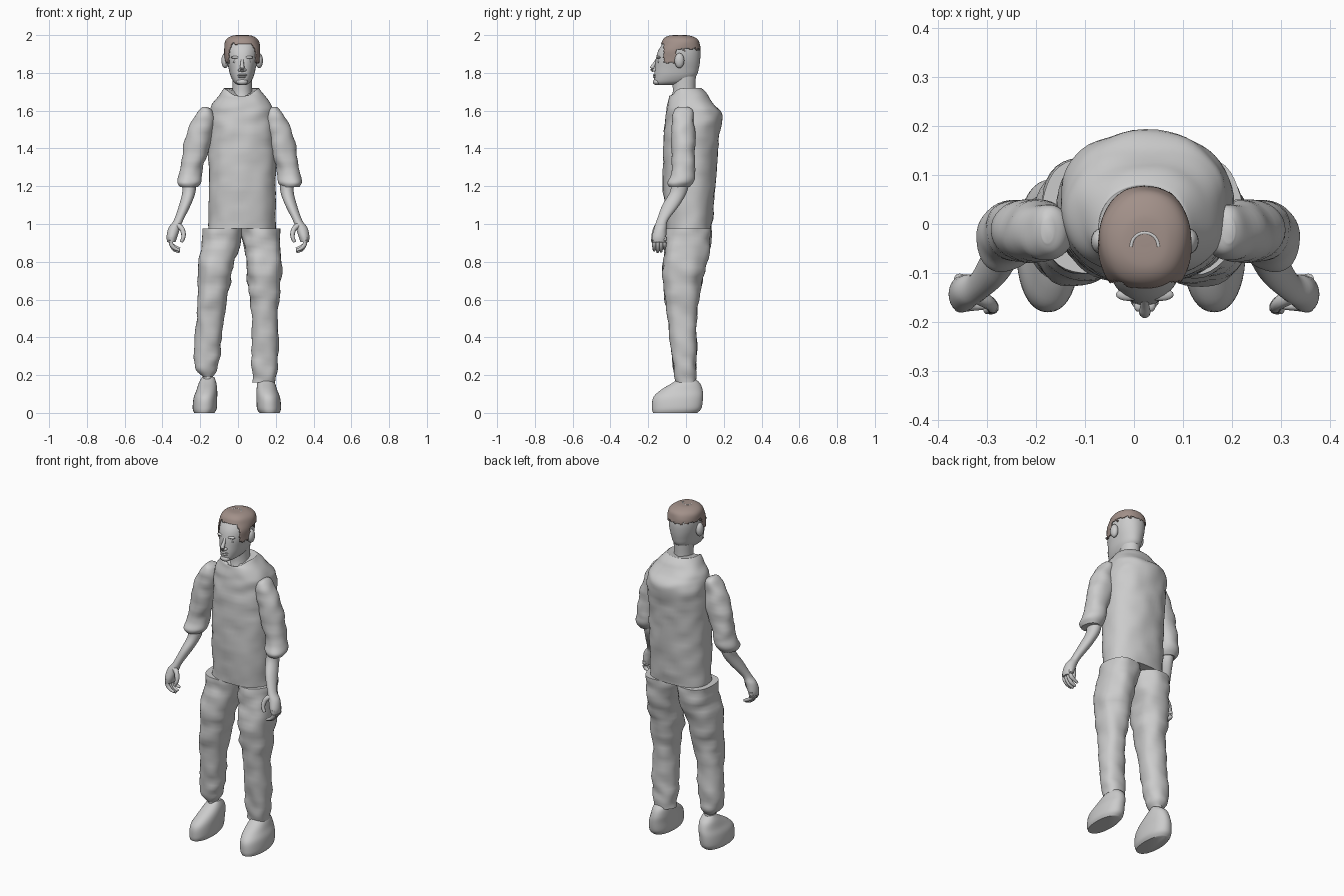
import bpy, bmesh, math
from mathutils import Vector, noise

cube = bpy.data.objects.get("Cube")
if cube:
    bpy.data.objects.remove(cube, do_unlink=True)


def material(name, rgb):
    m = bpy.data.materials.new(name)
    m.use_nodes = True
    m.diffuse_color = (*rgb, 1)
    m.node_tree.nodes["Principled BSDF"].inputs["Base Color"].default_value = (*rgb, 1)
    return m


GREY = material("pale grey", (0.6, 0.6, 0.6))
BROWN = material("hair brown", (0.36, 0.28, 0.25))
MID = 0.022  # centre line of head and torso


def finish(name, bm, mat, angle=50):
    bmesh.ops.recalc_face_normals(bm, faces=bm.faces)
    me = bpy.data.meshes.new(name)
    bm.to_mesh(me)
    bm.free()
    me.materials.append(mat)
    ob = bpy.data.objects.new(name, me)
    bpy.context.collection.objects.link(ob)
    bpy.ops.object.select_all(action="DESELECT")
    ob.select_set(True)
    bpy.context.view_layer.objects.active = ob
    bpy.ops.object.shade_smooth_by_angle(angle=math.radians(angle))
    return ob


def smooth_path(rows, steps):
    """Catmull-Rom interpolation through rows of numbers."""
    rows = [Vector(r) for r in rows]
    out = []
    for i in range(len(rows) - 1):
        a, b = rows[max(i - 1, 0)], rows[i]
        c, d = rows[i + 1], rows[min(i + 2, len(rows) - 1)]
        for k in range(steps):
            t = k / steps
            out.append(b + (c - a) * (t / 2) + (2 * a - 5 * b + 4 * c - d) * (t * t / 2)
                       + (3 * b - a - 3 * c + d) * (t ** 3 / 2))
    return out + [rows[-1]]


def skin(rings):
    bm = bmesh.new()
    loops = [[bm.verts.new(p) for p in ring] for ring in rings]
    n = len(loops[0])
    for a, b in zip(loops, loops[1:]):
        for i in range(n):
            j = (i + 1) % n
            bm.faces.new((a[i], a[j], b[j], b[i]))
    bm.faces.new(loops[0])
    bm.faces.new(loops[-1])
    return bm


def loft(rows, power=2.0, wrinkle=0.0, seg=40, steps=5):
    """Skin horizontal rings given as x0, x1, y0, y1, z, front dip."""
    rings = []
    for x0, x1, y0, y1, z, dip in smooth_path([(*r, 0)[:6] for r in rows], steps):
        ring = []
        for i in range(seg):
            a = math.tau * i / seg
            c, s = math.cos(a), math.sin(a)
            e = 2 / power
            dx = math.copysign(abs(c) ** e, c)
            dy = math.copysign(abs(s) ** e, s)
            p = Vector(((x0 + x1) / 2 + dx * (x1 - x0) / 2,
                        (y0 + y1) / 2 + dy * (y1 - y0) / 2,
                        z - dip * max(0, -s) ** 3))
            w = wrinkle * noise.noise(Vector((p.x * 12, p.y * 12, p.z * 18)))
            ring.append(p + Vector((c, s, 0)) * w)
        rings.append(ring)
    return skin(rings)


def tube(points, seg=10):
    """Round tube through points given as x, y, z, radius."""
    rows = smooth_path(points, 4)
    rings = []
    for i, row in enumerate(rows):
        way = (rows[min(i + 1, len(rows) - 1)] - rows[max(i - 1, 0)]).xyz
        q = way.to_track_quat("Z", "Y")
        rings.append([row.xyz + q @ Vector((math.cos(t), math.sin(t), 0)) * row.w
                      for t in (math.tau * k / seg for k in range(seg))])
    return skin(rings)


def ellipsoid(name, centre, size):
    bm = bmesh.new()
    bmesh.ops.create_uvsphere(bm, u_segments=16, v_segments=10, radius=1)
    for v in bm.verts:
        v.co = Vector(a * b + c for a, b, c in zip(v.co, size, centre))
    return finish(name, bm, GREY, 80)


# Shirt, with the neckline dipping at the front
finish("shirt", loft([
    (-.155, .2, -.105, .135, .975), (-.155, .2, -.12, .155, 1.2),
    (-.155, .2, -.12, .17, 1.42), (-.15, .195, -.11, .19, 1.57),
    (-.135, .18, -.1, .155, 1.63), (-.105, .145, -.09, .12, 1.675),
    (-.075, .115, -.08, .085, 1.715, .04), (-.068, .108, -.072, .075, 1.718, .05)],
    2.3, .008, 56, 7), GREY)

# Trousers: one gathered ankle, one open cuff
finish("right_trouser_leg", loft([
    (-.19, .02, -.1, .135, .975), (-.195, .008, -.11, .13, .88),
    (-.21, -.025, -.125, .1, .77), (-.212, -.05, -.115, .075, .64),
    (-.22, -.075, -.095, .055, .5), (-.23, -.09, -.08, .055, .33),
    (-.222, -.105, -.07, .055, .24), (-.19, -.13, -.05, .04, .19)],
    2.3, .012), GREY)
finish("left_trouser_leg", loft([
    (.015, .222, -.1, .135, .975), (.03, .225, -.11, .13, .88),
    (.045, .235, -.125, .1, .77), (.055, .22, -.115, .075, .64),
    (.075, .212, -.095, .055, .5), (.072, .212, -.08, .055, .33),
    (.075, .212, -.065, .055, .22), (.077, .195, -.055, .05, .16)],
    2.3, .012), GREY)

SLEEVE = [(-.19, -.165, -.04, .01, 1.62), (-.21, -.138, -.065, .035, 1.6),
          (-.245, -.125, -.075, .045, 1.54), (-.28, -.14, -.075, .05, 1.44),
          (-.3, -.18, -.075, .05, 1.32), (-.31, -.195, -.08, .045, 1.26),
          (-.32, -.2, -.095, .035, 1.22), (-.305, -.215, -.085, .02, 1.195)]
FOREARM = [(-.3, -.22, -.075, .02, 1.24), (-.295, -.225, -.085, .005, 1.17),
           (-.312, -.25, -.125, -.035, 1.1), (-.34, -.29, -.155, -.095, 1.02),
           (-.368, -.305, -.168, -.103, .98), (-.378, -.32, -.18, -.105, .935),
           (-.375, -.33, -.178, -.11, .905)]
SHOE = [(-.232, -.125, -.175, .06, 0), (-.24, -.112, -.18, .082, .025),
        (-.235, -.11, -.174, .09, .08), (-.22, -.11, -.135, .088, .12),
        (-.207, -.115, -.07, .072, .16), (-.19, -.125, -.025, .035, .19)]
ANKLE = [(-.19, -.135, -.045, .04, .14), (-.185, -.135, -.035, .035, .25)]
THUMB = [(-.325, -.145, .995, .016), (-.297, -.16, .975, .014),
         (-.288, -.172, .935, .012), (-.3, -.176, .905, .008)]


def sided(bm, sign, shift):
    """Place a right-hand part on either side."""
    for v in bm.verts:
        v.co.x = -v.co.x * sign + (shift if sign > 0 else 0)
    return bm


# Paired limbs
for side, sign in (("right", -1), ("left", 1)):
    finish(side + "_sleeve", sided(loft(SLEEVE, 2.1, .01), sign, .017), GREY)
    finish(side + "_forearm", sided(loft(FOREARM, seg=24), sign, 0), GREY)
    finish(side + "_thumb", sided(tube(THUMB), sign, 0), GREY)
    for i in range(4):
        y = -.168 + .018 * i
        drop = (.0, .008, .005, -.008)[i]
        path = [(-.355, y, .93, .013), (-.354, y, .895, .012),
                (-.336, y, .872 - drop, .01), (-.308, y, .86 - drop, .007)]
        finish(f"{side}_finger_{i + 1}", sided(tube(path), sign, 0), GREY)
    finish(side + "_shoe", sided(loft(SHOE, 2.2), sign, -.012), GREY)
    finish(side + "_ankle", sided(loft(ANKLE, seg=24), sign, -.012), GREY)
    x = sign * 1.0
    ellipsoid(side + "_ear", (MID + x * .09, -.035, 1.865), (.02, .026, .04))
    ellipsoid(side + "_eye", (MID + x * .033, -.142, 1.858), (.015, .01, .007))
    ellipsoid(side + "_brow", (MID + x * .033, -.144, 1.882), (.026, .013, .008))
    ellipsoid(side + "_nostril", (MID + x * .013, -.167, 1.815), (.009, .012, .008))


def centred(half, y0, y1, z):
    return (MID - half, MID + half, y0, y1, z)


# Neck, head and face
finish("neck", loft([centred(.06, -.085, .06, 1.64), centred(.052, -.07, .05, 1.7),
                     centred(.052, -.075, .052, 1.78)], seg=32), GREY)
finish("head", loft([
    centred(.025, -.155, -.06, 1.737), centred(.045, -.168, .015, 1.752),
    centred(.062, -.168, .055, 1.785), centred(.072, -.165, .068, 1.825),
    centred(.082, -.16, .075, 1.87), centred(.085, -.148, .076, 1.915),
    centred(.08, -.124, .066, 1.955), centred(.06, -.1, .04, 1.982),
    centred(.02, -.05, 0, 1.993)], 2.15), GREY, 80)
finish("nose", tube([(MID, -.15, 1.877, .007), (MID, -.166, 1.85, .009),
                     (MID, -.18, 1.825, .012), (MID, -.172, 1.808, .008)]), GREY, 80)
ellipsoid("upper_lip", (MID, -.163, 1.789), (.026, .012, .006))
ellipsoid("lower_lip", (MID, -.162, 1.778), (.022, .013, .006))
ellipsoid("chin", (MID, -.154, 1.752), (.03, .022, .017))

# Hair: a shell trimmed to a ragged hairline, long only at the temples
hair = loft([
    centred(.09, -.167, .08, 1.84), centred(.095, -.155, .082, 1.9),
    centred(.093, -.134, .075, 1.95), centred(.08, -.12, .06, 1.98),
    centred(.05, -.09, .02, 1.997), centred(.012, -.04, -.02, 2)], 2.15, .004, 96, 9)


def above_hairline(p):
    edge = 1.955 if p.y < -.118 else 1.855 if p.y < -.05 else 1.925
    return p.z > edge + .015 * noise.noise(p * 90)


bmesh.ops.delete(hair, context="FACES", geom=[
    f for f in hair.faces if not above_hairline(f.calc_center_median())])
hair_ob = finish("hair", hair, BROWN, 60)
thick = hair_ob.modifiers.new("thickness", "SOLIDIFY")
thick.thickness = .006

# Thin parting on the crown
finish("crown_parting", tube([
    (MID + .028 * math.cos(t), -.046 + .028 * math.sin(t), 1.997, .004)
    for t in (math.pi * k / 6 for k in range(7))], 8), GREY)
